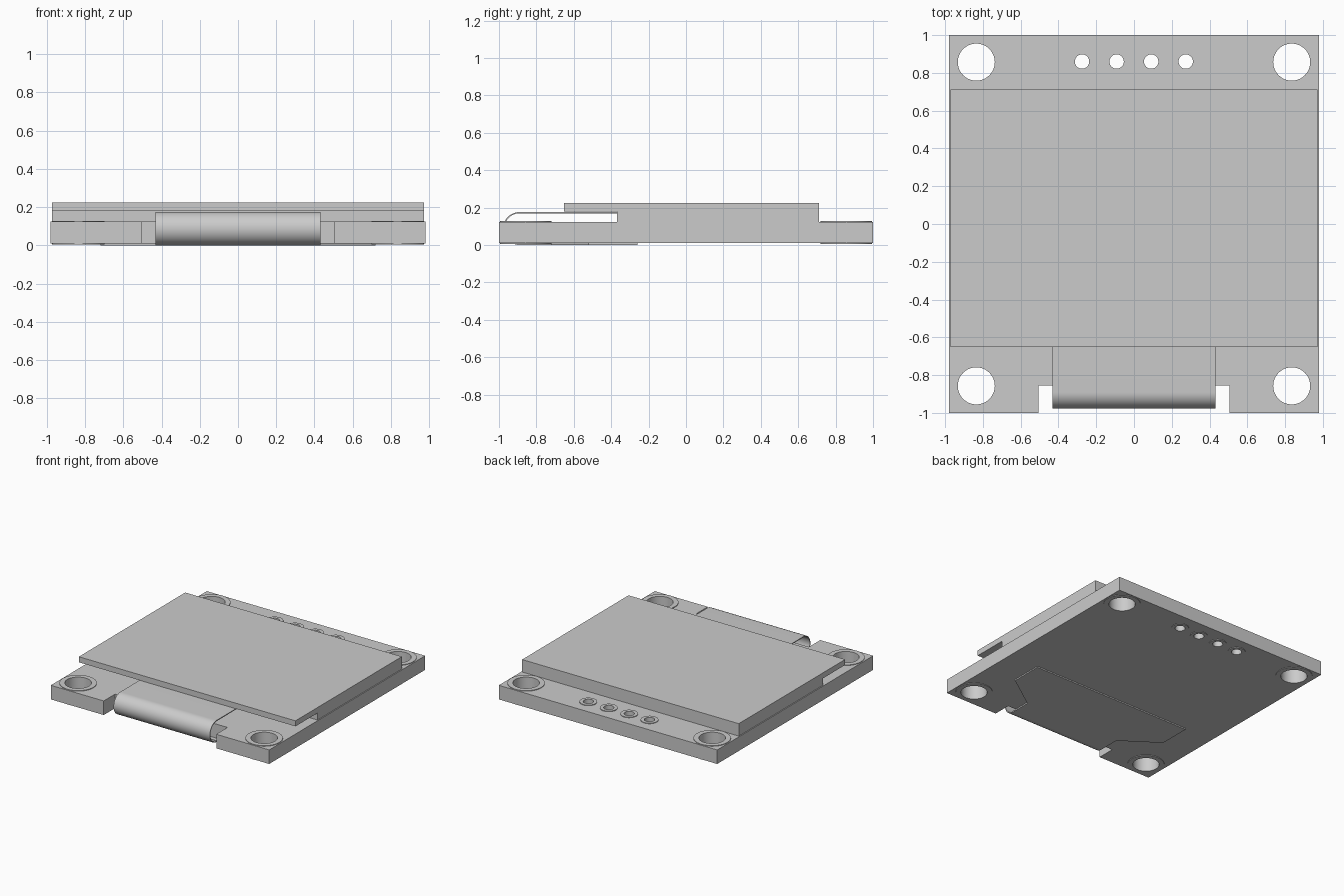
import bpy, bmesh
from math import cos, sin, pi, radians

cube = bpy.data.objects.get("Cube")
if cube:
    bpy.data.objects.remove(cube)

grey = bpy.data.materials.new("plain grey")
grey.use_nodes = True
colour = (0.6, 0.6, 0.6, 1)
grey.diffuse_color = colour
grey.node_tree.nodes["Principled BSDF"].inputs["Base Color"].default_value = colour


def circle(x, y, r, n=48):
    return [(x + r * cos(2 * pi * i / n), y + r * sin(2 * pi * i / n)) for i in range(n)]


def mirrored(half):
    """Close an outline given by its +x half."""
    return half + [(-x, y) for x, y in reversed(half)]


def finish(ob):
    ob.data.materials.clear()
    ob.data.materials.append(grey)
    bpy.ops.object.select_all(action='DESELECT')
    bpy.context.view_layer.objects.active = ob
    ob.select_set(True)
    bpy.ops.object.shade_smooth_by_angle(angle=radians(30))


def plate(name, outlines, low, high):
    """Flat plate from closed outlines; inner outlines become holes."""
    curve = bpy.data.curves.new(name, 'CURVE')
    curve.dimensions = '2D'
    curve.fill_mode = 'BOTH'
    curve.extrude = (high - low) / 2
    for outline in outlines:
        spline = curve.splines.new('POLY')
        spline.points.add(len(outline) - 1)
        for point, (x, y) in zip(spline.points, outline):
            point.co = (x, y, 0, 1)
        spline.use_cyclic_u = True
    temp = bpy.data.objects.new(name + " outline", curve)
    bpy.context.collection.objects.link(temp)
    mesh = bpy.data.meshes.new_from_object(
        temp.evaluated_get(bpy.context.evaluated_depsgraph_get()))
    bpy.data.objects.remove(temp)
    bm = bmesh.new()
    bm.from_mesh(mesh)
    bmesh.ops.remove_doubles(bm, verts=bm.verts, dist=0.0001)
    bmesh.ops.translate(bm, verts=bm.verts, vec=(0, 0, (low + high) / 2))
    bmesh.ops.recalc_face_normals(bm, faces=bm.faces)
    bm.to_mesh(mesh)
    bm.free()
    ob = bpy.data.objects.new(name, mesh)
    bpy.context.collection.objects.link(ob)
    finish(ob)


def prism(name, profile, half_width):
    """Extrude a (y, z) profile across x."""
    bm = bmesh.new()
    face = bm.faces.new([bm.verts.new((-half_width, y, z)) for y, z in profile])
    new = bmesh.ops.extrude_face_region(bm, geom=[face])["geom"]
    bmesh.ops.translate(bm, verts=[v for v in new if isinstance(v, bmesh.types.BMVert)],
                        vec=(2 * half_width, 0, 0))
    bmesh.ops.recalc_face_normals(bm, faces=bm.faces)
    mesh = bpy.data.meshes.new(name)
    bm.to_mesh(mesh)
    bm.free()
    ob = bpy.data.objects.new(name, mesh)
    bpy.context.collection.objects.link(ob)
    finish(ob)


# Circuit board with corner holes, pin holes and a notch for the ribbon
BOTTOM, TOP, PAD = 0.01, 0.124, 0.005
corners = [(sx * 0.835, sy * 0.857, 0.098, 0.137) for sx in (-1, 1) for sy in (-1, 1)]
pins = [(-0.275 + i * 0.183, 0.86, 0.038, 0.065) for i in range(4)]
holes = corners + pins
board = mirrored([(0.505, -0.855), (0.505, -1), (0.98, -1), (0.98, 1)])
plate("circuit_board", [board] + [circle(x, y, r) for x, y, r, _ in holes], BOTTOM, TOP)

# Thin solder rings on both sides of every hole
for kind, group in (("mounting", corners), ("pin", pins)):
    rings = [circle(x, y, r) for x, y, inner, outer in group for r in (outer, inner)]
    plate(kind + "_rings_top", rings, TOP, TOP + PAD)
    plate(kind + "_rings_bottom", rings, BOTTOM - PAD, BOTTOM)

# Screen with its front edge overhanging the ribbon
prism("screen_glass", [(0.712, TOP), (0.712, 0.225), (-0.652, 0.225), (-0.652, 0.18),
                       (-0.37, 0.18), (-0.37, TOP)], 0.972)

# Ribbon cable bending around the front edge
RADIUS, THICK, BEND_Y = 0.088, 0.007, -0.89


def bend(r, n=24):
    return [(BEND_Y - r * sin(pi * i / n), RADIUS + r * cos(pi * i / n)) for i in range(n + 1)]


outer, inner = bend(RADIUS), bend(RADIUS - THICK)
prism("ribbon_bend", [(-0.37, 2 * RADIUS)] + outer + inner[::-1]
      + [(-0.37, 2 * RADIUS - THICK)], 0.432)

# Wide ribbon end fixed under the board
tail = mirrored([(0.432, BEND_Y), (0.432, -0.72), (0.72, -0.52), (0.72, -0.26)])
plate("ribbon_tail", [tail], 0, BOTTOM)
